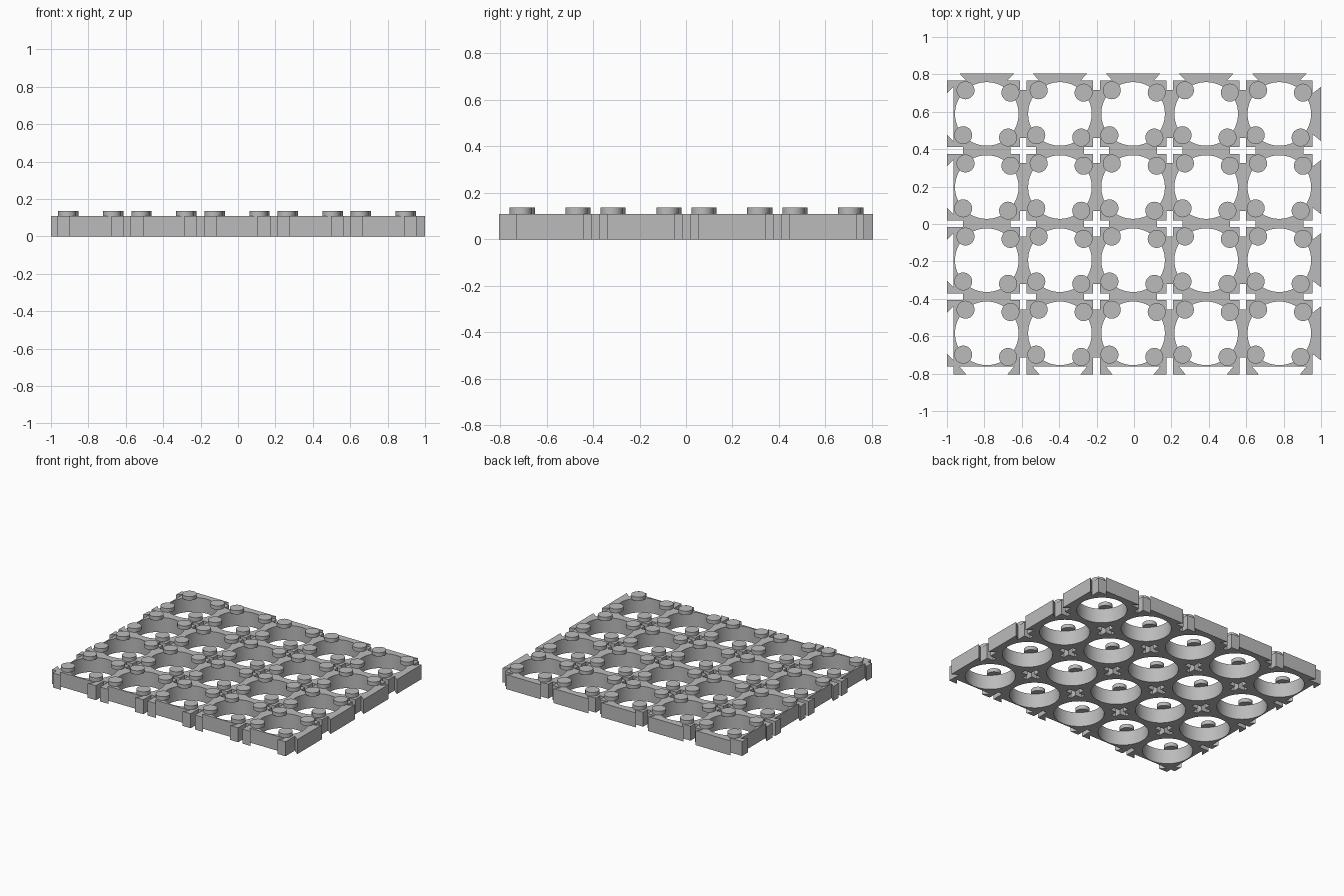
import bpy
import bmesh
from math import sin, cos, pi, radians

cube = bpy.data.objects.get("Cube")
if cube:
    bpy.data.objects.remove(cube, do_unlink=True)

PITCH, HALF, BORE, HEIGHT = 0.391, 0.178, 0.17, 0.108
XS = [-0.005 + PITCH * (i - 2) for i in range(5)]
YS = [0.002 + PITCH * (j - 1.5) for j in range(4)]
OUTER = {"left": -1.0, "right": 1.0, "front": -0.804, "back": 0.804}
NARROW, WIDE, LINK = 0.11, 0.145, 0.128

grey = bpy.data.materials.new("plain grey")
grey.use_nodes = True
colour = (0.5, 0.5, 0.5, 1)
grey.diffuse_color = colour
grey.node_tree.nodes["Principled BSDF"].inputs["Base Color"].default_value = colour


def finish(name, bm):
    bmesh.ops.recalc_face_normals(bm, faces=bm.faces)
    mesh = bpy.data.meshes.new(name)
    bm.to_mesh(mesh)
    bm.free()
    mesh.materials.append(grey)
    obj = bpy.data.objects.new(name, mesh)
    bpy.context.collection.objects.link(obj)
    bpy.ops.object.select_all(action="DESELECT")
    obj.select_set(True)
    bpy.context.view_layer.objects.active = obj
    bpy.ops.object.shade_smooth_by_angle(angle=radians(30))


def prism(bm, points, z0=0.0, z1=HEIGHT):
    low = [bm.verts.new((x, y, z0)) for x, y in points]
    high = [bm.verts.new((x, y, z1)) for x, y in points]
    bm.faces.new(low)
    bm.faces.new(high)
    for i in range(len(points)):
        k = (i + 1) % len(points)
        bm.faces.new((low[i], low[k], high[k], high[i]))


def circle(cx, cy, r, n):
    return [(cx + r * cos(2 * pi * i / n), cy + r * sin(2 * pi * i / n)) for i in range(n)]


def cell(bm, cx, cy, n=64):
    # Square block with a round bore through it
    rings = []
    for z in (0, HEIGHT):
        inner, outer = [], []
        for x, y in circle(0, 0, 1, n):
            s = HALF / max(abs(x), abs(y))
            inner.append(bm.verts.new((cx + BORE * x, cy + BORE * y, z)))
            outer.append(bm.verts.new((cx + s * x, cy + s * y, z)))
        rings += [inner, outer]
    low_in, low_out, top_in, top_out = rings
    for a, b in ((low_in, low_out), (low_out, top_out), (top_out, top_in), (top_in, low_in)):
        for i in range(n):
            k = (i + 1) % n
            bm.faces.new((a[i], a[k], b[k], b[i]))


# Cell blocks
bm = bmesh.new()
for x in XS:
    for y in YS:
        cell(bm, x, y)
finish("cell_blocks", bm)

# Links that join neighbouring cells
bm = bmesh.new()
for y in YS:
    for a, b in zip(XS, XS[1:]):
        x0, x1 = a + HALF, b - HALF
        prism(bm, [(x0, y - LINK), (x1, y - LINK), (x1, y + LINK), (x0, y + LINK)])
for x in XS:
    for a, b in zip(YS, YS[1:]):
        y0, y1 = a + HALF, b - HALF
        prism(bm, [(x - LINK, y0), (x + LINK, y0), (x + LINK, y1), (x - LINK, y1)])
finish("cell_links", bm)

# Dovetail tabs on the back and left edges, flaring outwards
tab = [(-NARROW, 0), (NARROW, 0), (WIDE, 1), (-WIDE, 1)]
bm = bmesh.new()
for x in XS:
    y0 = YS[-1] + HALF
    prism(bm, [(x + u, y0 + v * (OUTER["back"] - y0)) for u, v in tab])
for y in YS:
    x0 = XS[-1] + HALF
    prism(bm, [(x0 + v * (OUTER["right"] - x0), y + u) for u, v in tab])
finish("dovetail_tabs", bm)

# Dovetail sockets on the front and right edges, each made of two jaws
jaw = [(HALF, 0), (WIDE, 0), (NARROW, 1), (HALF, 1)]
bm = bmesh.new()
for side in (-1, 1):
    for x in XS:
        y0 = YS[0] - HALF
        prism(bm, [(x + side * u, y0 + v * (OUTER["front"] - y0)) for u, v in jaw])
    for y in YS:
        x0 = XS[0] - HALF
        prism(bm, [(x0 + v * (OUTER["left"] - x0), y + side * u) for u, v in jaw])
finish("dovetail_sockets", bm)

# Round retaining studs overhanging each bore
bm = bmesh.new()
for x in XS:
    for y in YS:
        for k in range(4):
            a = radians(42 + 90 * k)
            prism(bm, circle(x + 0.17 * cos(a), y + 0.17 * sin(a), 0.048, 32), HEIGHT, 0.136)
finish("retaining_studs", bm)
